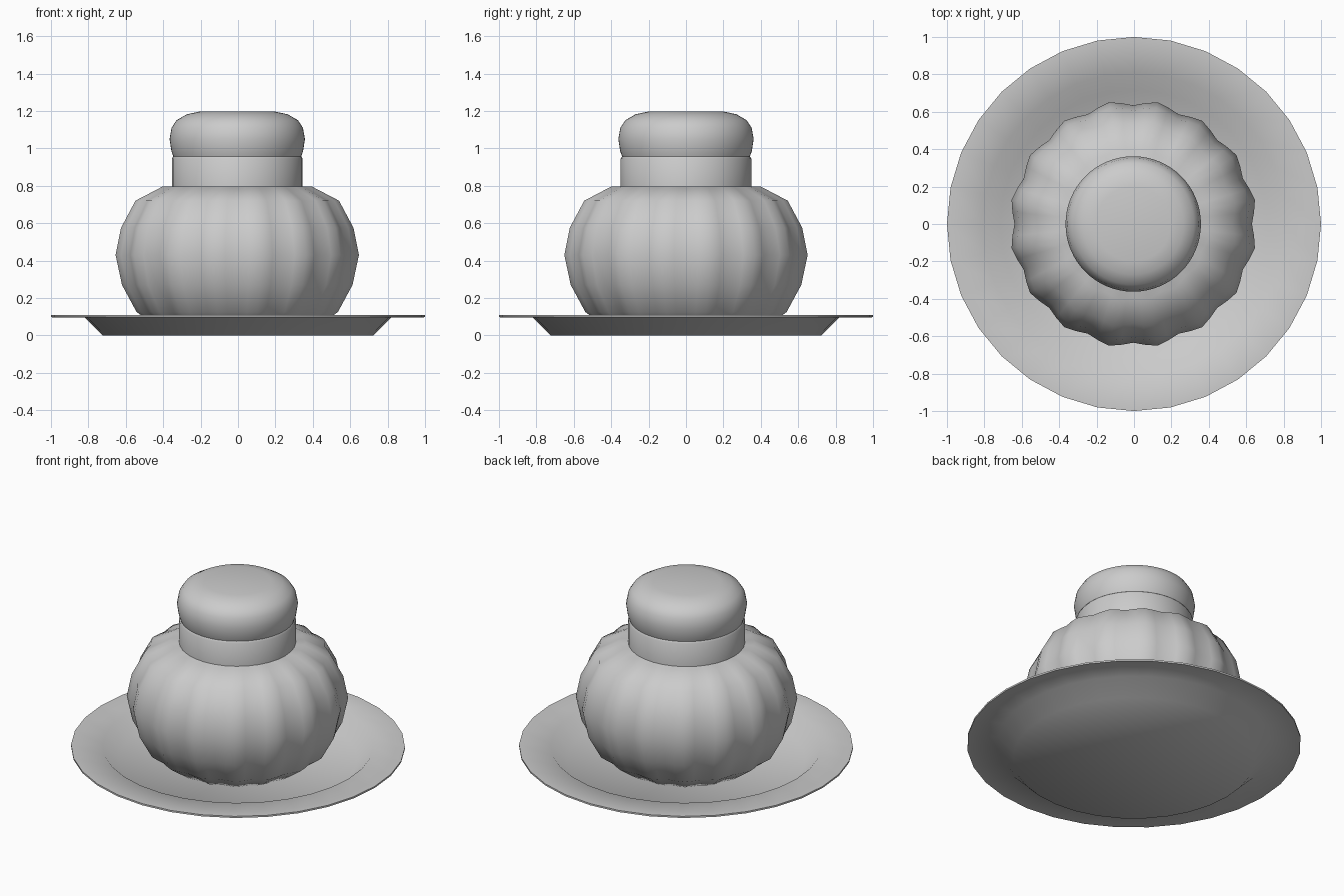
import bpy, bmesh, math

if "Cube" in bpy.data.objects:
    bpy.data.objects.remove(bpy.data.objects["Cube"])

grey = bpy.data.materials.new("plain grey")
grey.diffuse_color = (0.6, 0.6, 0.6, 1)
grey.use_nodes = True
grey.node_tree.nodes["Principled BSDF"].inputs["Base Color"].default_value = grey.diffuse_color


def revolve(name, profile, segs, centre=(0, 0), ripple=None, angle=40):
    """Revolve (radius, height) points; zero radius closes to a pole."""
    bm = bmesh.new()
    rings = []
    for r, z in profile:
        if r == 0:
            rings.append([bm.verts.new((centre[0], centre[1], z))] * segs)
            continue
        ring = []
        for i in range(segs):
            a = 2 * math.pi * i / segs
            k = r * (ripple(a) if ripple else 1)
            ring.append(bm.verts.new((centre[0] + k * math.cos(a),
                                      centre[1] + k * math.sin(a), z)))
        rings.append(ring)
    for lo, hi in zip(rings, rings[1:]):
        for i in range(segs):
            j = (i + 1) % segs
            quad = list(dict.fromkeys((lo[i], lo[j], hi[j], hi[i])))
            bm.faces.new(quad)
    bmesh.ops.recalc_face_normals(bm, faces=bm.faces)
    mesh = bpy.data.meshes.new(name)
    bm.to_mesh(mesh)
    bm.free()
    mesh.materials.append(grey)
    obj = bpy.data.objects.new(name, mesh)
    bpy.context.collection.objects.link(obj)
    bpy.ops.object.select_all(action='DESELECT')
    obj.select_set(True)
    bpy.context.view_layer.objects.active = obj
    bpy.ops.object.shade_smooth_by_angle(angle=math.radians(angle))
    return obj


def lobes(a):
    """Sixteen soft ribs with valleys on the axes."""
    return 1 - 0.022 * math.cos(16 * a)


axis = (-0.004, 0)

# Saucer with a flat rim and a sunken floor
revolve("saucer", [(0, 0), (0.725, 0), (0.82, 0.095), (1.0, 0.097), (1.0, 0.108),
                   (0.81, 0.108), (0.715, 0.018), (0, 0.018)], 32, angle=50)

# Ribbed round pot
revolve("pot_body", [(0, 0.02), (0.40, 0.025), (0.537, 0.125), (0.615, 0.27), (0.649, 0.43),
                     (0.62, 0.575), (0.543, 0.72), (0.40, 0.795), (0, 0.795)],
        64, axis, lobes)

# Straight collar
revolve("neck", [(0, 0.78), (0.35, 0.78), (0.35, 0.945), (0.342, 0.957), (0, 0.957)], 32, axis)

# Cushion-shaped lid
revolve("lid", [(0, 0.957), (0.342, 0.957), (0.352, 0.985), (0.362, 1.05), (0.351, 1.11),
                (0.325, 1.15), (0.27, 1.182), (0.2, 1.197), (0, 1.197)], 64, axis)
